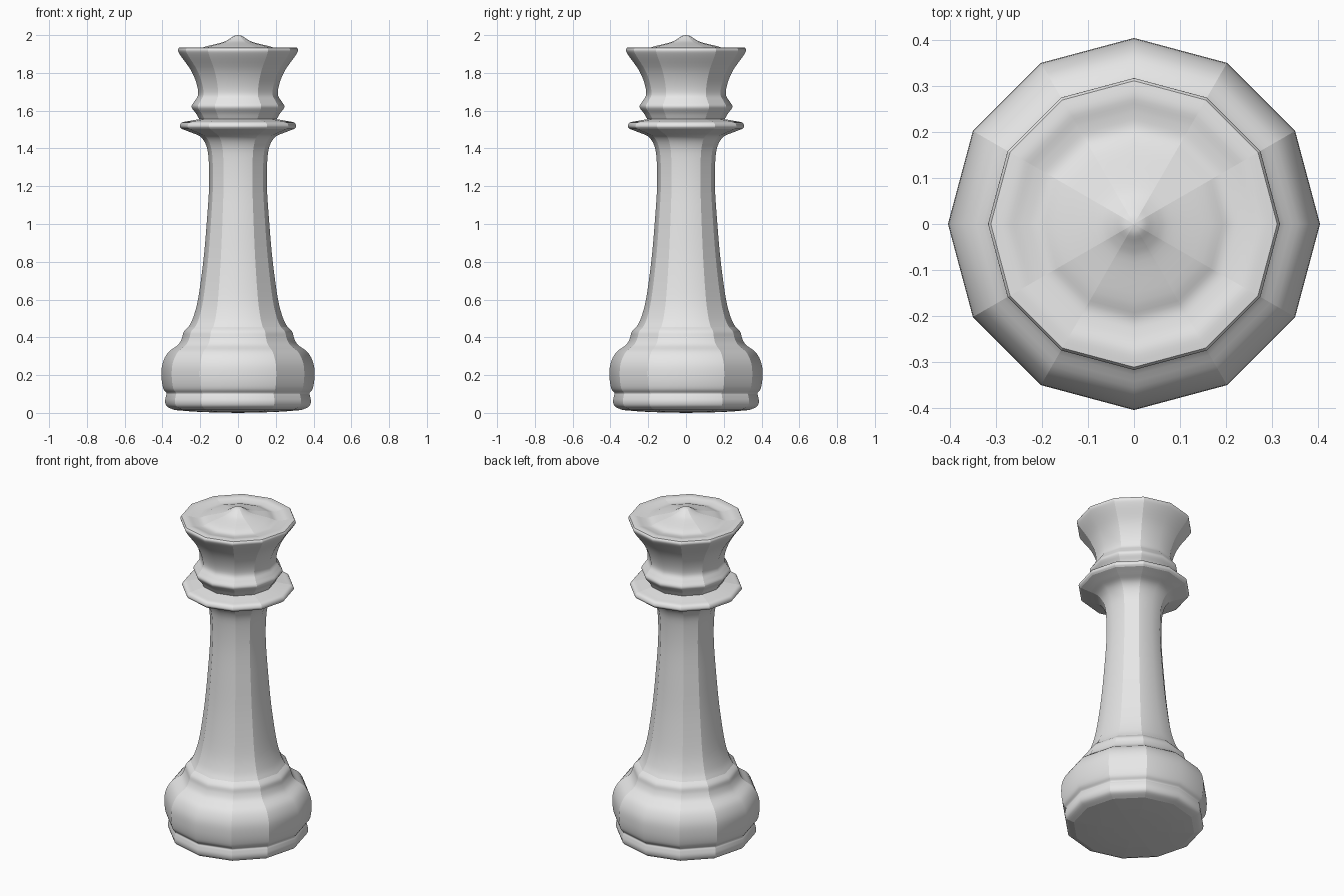
import bpy, bmesh, math
from mathutils import Vector

cube = bpy.data.objects.get("Cube")
if cube:
    bpy.data.objects.remove(cube, do_unlink=True)

SIDES = 12
STEPS = 4

grey = bpy.data.materials.new("light grey")
grey.use_nodes = True
grey.diffuse_color = (0.8, 0.8, 0.8, 1)
grey.node_tree.nodes["Principled BSDF"].inputs["Base Color"].default_value = grey.diffuse_color


def spline(points):
    """Smooth curve through (radius, height) points."""
    pts = [Vector(p) for p in points]
    pts = [pts[0]] + pts + [pts[-1]]
    curve = []
    for a, b, c, d in zip(pts, pts[1:], pts[2:], pts[3:]):
        for i in range(STEPS):
            t = i / STEPS
            curve.append(0.5 * (2 * b + (c - a) * t + (2 * a - 5 * b + 4 * c - d) * t ** 2
                                + (3 * b - a - 3 * c + d) * t ** 3))
    return curve + [pts[-1]]


def turn(name, points):
    """Turn a profile, listed from bottom to top, into a faceted solid."""
    bm = bmesh.new()
    rings = []
    for r, z in spline(points):
        if r < 0.001:
            rings.append([bm.verts.new((0, 0, z))] * SIDES)
        else:
            angles = [math.tau * i / SIDES for i in range(SIDES)]
            rings.append([bm.verts.new((r * math.cos(a), r * math.sin(a), z)) for a in angles])
    for low, high in zip(rings, rings[1:]):
        for i in range(SIDES):
            j = (i + 1) % SIDES
            corners = list(dict.fromkeys((low[i], low[j], high[j], high[i])))
            bm.faces.new(corners).smooth = True
    # Upright facet edges are crisp, except at the four axis directions
    for ring_a, ring_b in zip(rings, rings[1:]):
        for i in range(SIDES):
            edge = bm.edges.get((ring_a[i], ring_b[i]))
            if edge and i % 3:
                edge.smooth = False
    mesh = bpy.data.meshes.new(name)
    bm.to_mesh(mesh)
    bm.free()
    mesh.materials.append(grey)
    obj = bpy.data.objects.new(name, mesh)
    bpy.context.collection.objects.link(obj)
    return obj


# Underside
turn("underside", [(0, 0), (0.2, 0.005), (0.335, 0.015)])

# Base: foot ring, bulge and upper step
turn("base", [(0.335, 0.015), (0.375, 0.033), (0.386, 0.06), (0.381, 0.09), (0.378, 0.105),
              (0.396, 0.13), (0.405, 0.19), (0.4, 0.26), (0.37, 0.32), (0.318, 0.36),
              (0.297, 0.395), (0.287, 0.43), (0.262, 0.455)])

# Stem, flaring out under the collar
turn("stem", [(0.262, 0.455), (0.239, 0.5), (0.212, 0.6), (0.184, 0.8), (0.166, 1.0),
              (0.153, 1.2), (0.156, 1.35), (0.17, 1.42), (0.2, 1.463), (0.25, 1.485),
              (0.297, 1.503)])

# Collar lip
turn("collar", [(0.297, 1.503), (0.308, 1.517), (0.297, 1.537), (0.26, 1.545), (0.205, 1.555)])

# Head: bead and flared crown up to the rim
turn("crown", [(0.205, 1.555), (0.222, 1.585), (0.246, 1.62), (0.23, 1.65), (0.211, 1.685),
               (0.22, 1.745), (0.25, 1.815), (0.303, 1.89), (0.318, 1.918), (0.312, 1.933)])

# Dished top with a small pointed finial
turn("crown_top", [(0.312, 1.933), (0.28, 1.935), (0.245, 1.928), (0.21, 1.926), (0.17, 1.94),
                   (0.085, 1.961), (0.05, 1.977), (0.022, 1.995), (0, 2)])
